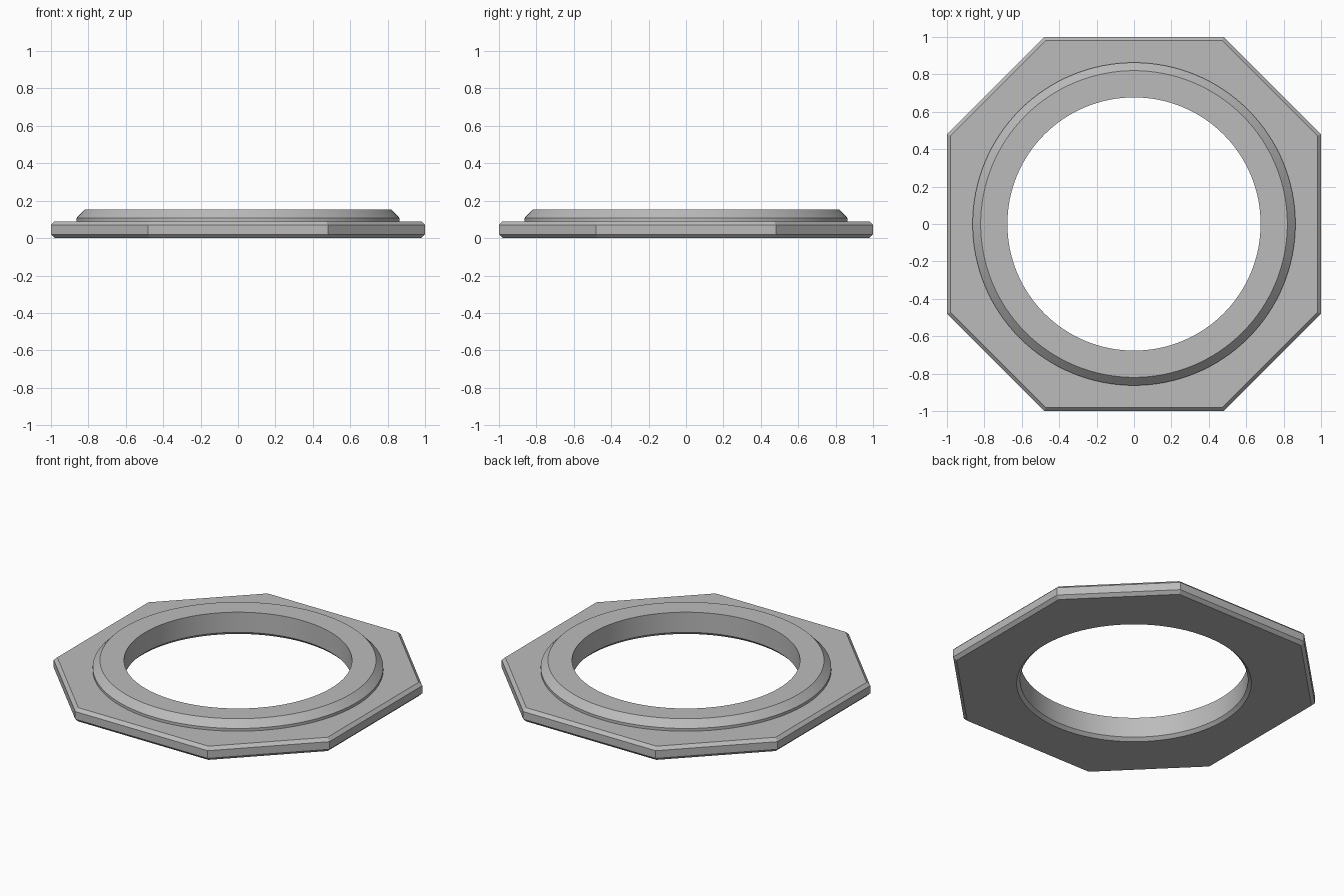
import bpy, bmesh, math

cube = bpy.data.objects.get("Cube")
if cube:
    bpy.data.objects.remove(cube, do_unlink=True)

SIDES = 128                  # segments of the round parts
CORNER = 0.48                # half length of the octagon's straight sides
BEVEL = 0.02

metal = bpy.data.materials.new("plain_grey")
metal.use_nodes = True
grey = (0.5, 0.5, 0.5, 1)
metal.diffuse_color = grey
metal.node_tree.nodes["Principled BSDF"].inputs["Base Color"].default_value = grey

bm = bmesh.new()


def octagon(z, inset=0.0):
    """Loop of octagon vertices, moved evenly inwards by inset."""
    a = 1 - inset
    b = 1 + CORNER - inset * math.sqrt(2) - a
    pts = [(a, -b), (a, b), (b, a), (-b, a), (-a, b), (-a, -b), (-b, -a), (b, -a)]
    return [bm.verts.new((x, y, z)) for x, y in pts]


def circle(radius, z):
    """Loop of vertices on a level circle."""
    turn = 2 * math.pi / SIDES
    return [bm.verts.new((radius * math.cos(i * turn), radius * math.sin(i * turn), z))
            for i in range(SIDES)]


def skin(loops):
    """Join neighbouring loops of equal length with quads."""
    for low, high in zip(loops, loops[1:]):
        n = len(low)
        for i in range(n):
            j = (i + 1) % n
            bm.faces.new((low[i], low[j], high[j], high[i]))


def fill_between(outer, inner, normal):
    """Fill the flat area between two closed outlines."""
    edges = [bm.edges.get((loop[i - 1], loop[i]))
             for loop in (outer, inner) for i in range(len(loop))]
    bmesh.ops.triangle_fill(bm, edges=edges, use_beauty=True, normal=normal)


# Octagonal plate rim with bevelled top and bottom edges
rim = [octagon(0, BEVEL), octagon(BEVEL), octagon(0.07), octagon(0.09, BEVEL)]
skin(rim)

# Raised collar and the bored hole, with a bevel at the bottom
bore = [circle(r, z) for r, z in
        [(0.863, 0.09), (0.863, 0.108), (0.82, 0.152),
         (0.677, 0.152), (0.677, BEVEL), (0.697, 0)]]
skin(bore)

# Flat top and underside of the plate
fill_between(rim[-1], bore[0], (0, 0, 1))
fill_between(rim[0], bore[-1], (0, 0, -1))

bmesh.ops.recalc_face_normals(bm, faces=bm.faces[:])
mesh = bpy.data.meshes.new("octagonal_flange_ring")
bm.to_mesh(mesh)
bm.free()
mesh.materials.append(metal)

ring = bpy.data.objects.new("octagonal_flange_ring", mesh)
bpy.context.collection.objects.link(ring)
bpy.ops.object.select_all(action='DESELECT')
ring.select_set(True)
bpy.context.view_layer.objects.active = ring
bpy.ops.object.shade_smooth_by_angle(angle=math.radians(20))
